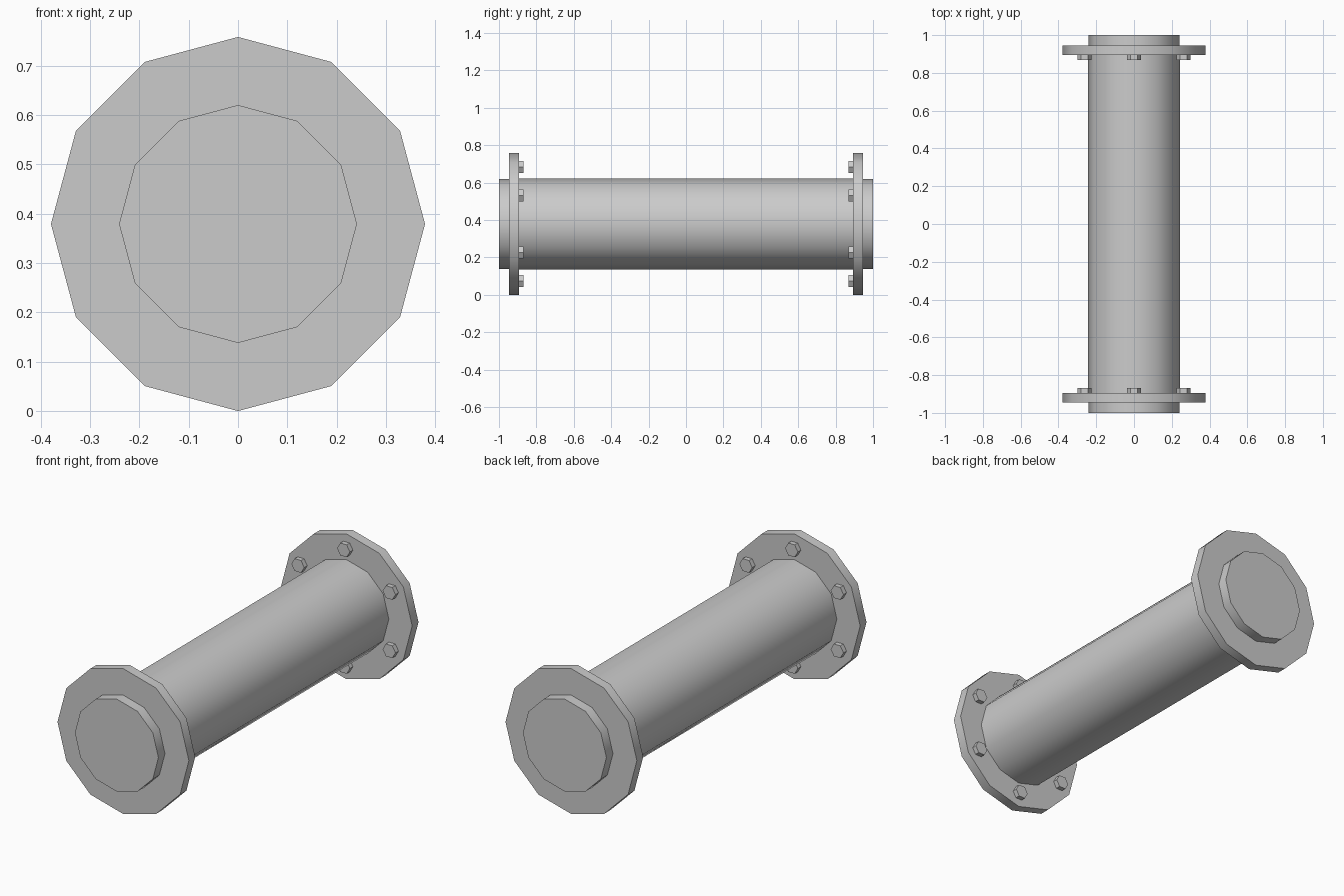
import bpy, math

if "Cube" in bpy.data.objects:
    bpy.data.objects.remove(bpy.data.objects["Cube"])

CZ = 0.379  # height of the pipe axis


def prism(name, sides, radius, y0, y1, x=0.0, z=CZ, spin=0.0, smooth=False):
    """Closed prism along y, first corner pointing up before spin."""
    bpy.ops.mesh.primitive_cylinder_add(
        vertices=sides, radius=radius, depth=abs(y1 - y0),
        location=(x, (y0 + y1) / 2, z), rotation=(math.pi / 2, spin, 0))
    ob = bpy.context.object
    ob.name = name
    bpy.ops.object.transform_apply(location=False, rotation=True, scale=True)
    if smooth:
        bpy.ops.object.shade_smooth_by_angle(angle=math.radians(35))
    return ob


# Main pipe between the flanges
prism("pipe_body", 12, 0.2445, -0.90, 0.90, smooth=True)

for side, tag in ((-1, "front"), (1, "back")):
    # Slightly narrower stub beyond the flange
    prism(f"{tag}_pipe_end", 12, 0.241, side * 0.90, side * 1.0, smooth=True)
    # Flange disc
    prism(f"{tag}_flange", 12, 0.379, side * 0.894, side * 0.946, smooth=True)
    # Ring of hex bolt heads on the inner face
    for i in range(6):
        a = math.radians(30 + 60 * i)
        prism(f"{tag}_bolt_{i + 1}", 6, 0.037, side * 0.869, side * 0.90,
              x=0.304 * math.cos(a), z=CZ + 0.304 * math.sin(a),
              spin=math.radians(30))
